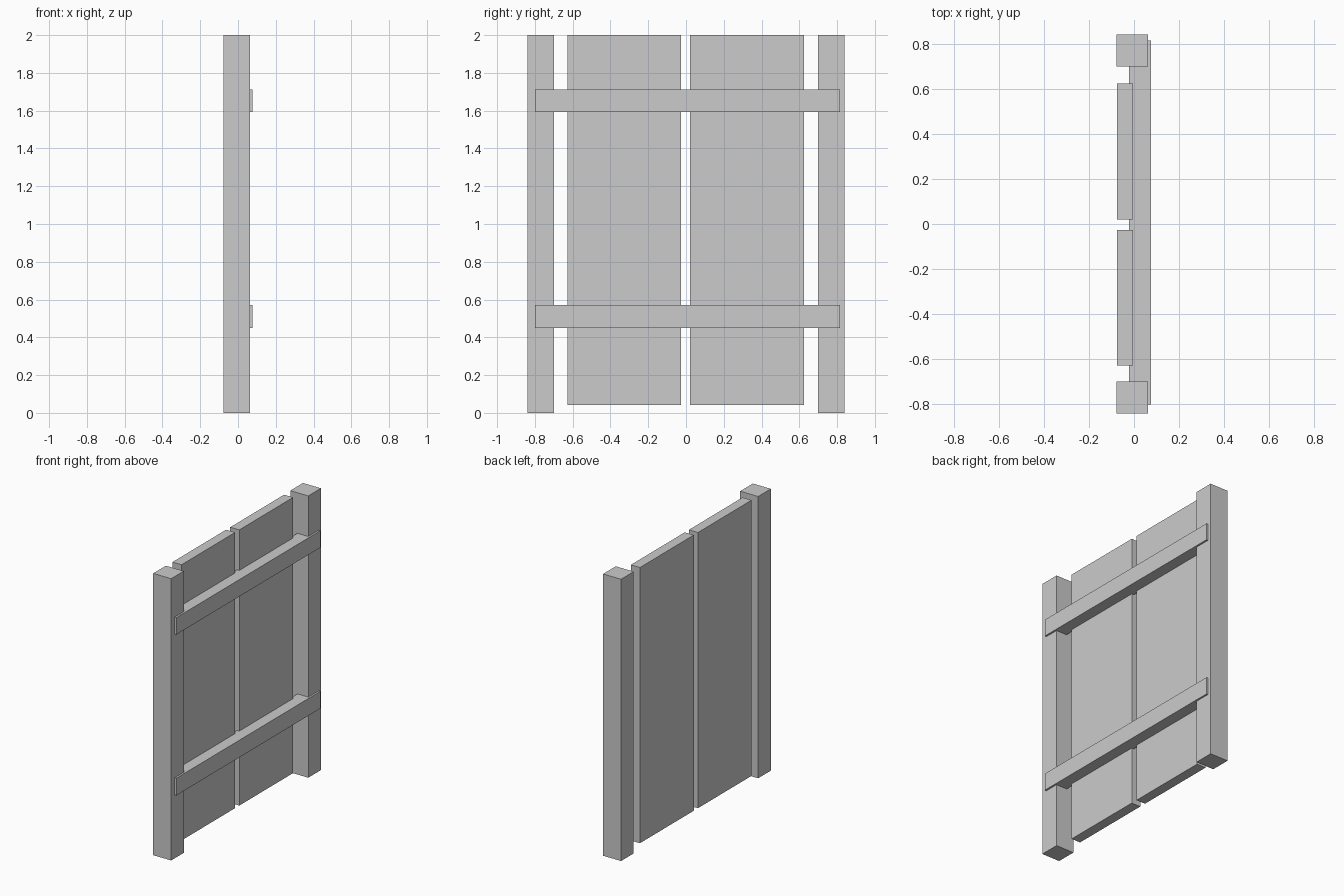
import bpy
import bmesh
from mathutils import Vector

if "Cube" in bpy.data.objects:
    bpy.data.objects.remove(bpy.data.objects["Cube"])


def box(name, x, y, z):
    """Axis-aligned box from (min, max) ranges."""
    bm = bmesh.new()
    bmesh.ops.create_cube(bm, size=1)
    for v in bm.verts:
        v.co = Vector([r[0] if c < 0 else r[1] for c, r in zip(v.co, (x, y, z))])
    mesh = bpy.data.meshes.new(name)
    bm.to_mesh(mesh)
    bm.free()
    obj = bpy.data.objects.new(name, mesh)
    bpy.context.collection.objects.link(obj)
    return obj


# Square end posts
for side, y in (("left", (-0.84, -0.698)), ("right", (0.698, 0.84))):
    box(f"{side}_post", (-0.078, 0.063), y, (0, 2))

# Wide upright boards, lifted slightly off the ground
for side, y in (("left", (-0.628, -0.027)), ("right", (0.02, 0.624))):
    box(f"{side}_board", (-0.075, -0.004), y, (0.043, 2))

# Horizontal rails set into boards and posts
for level, z in (("lower", (0.45, 0.572)), ("upper", (1.592, 1.712))):
    box(f"{level}_rail", (-0.022, 0.076), (-0.80, 0.814), z)
